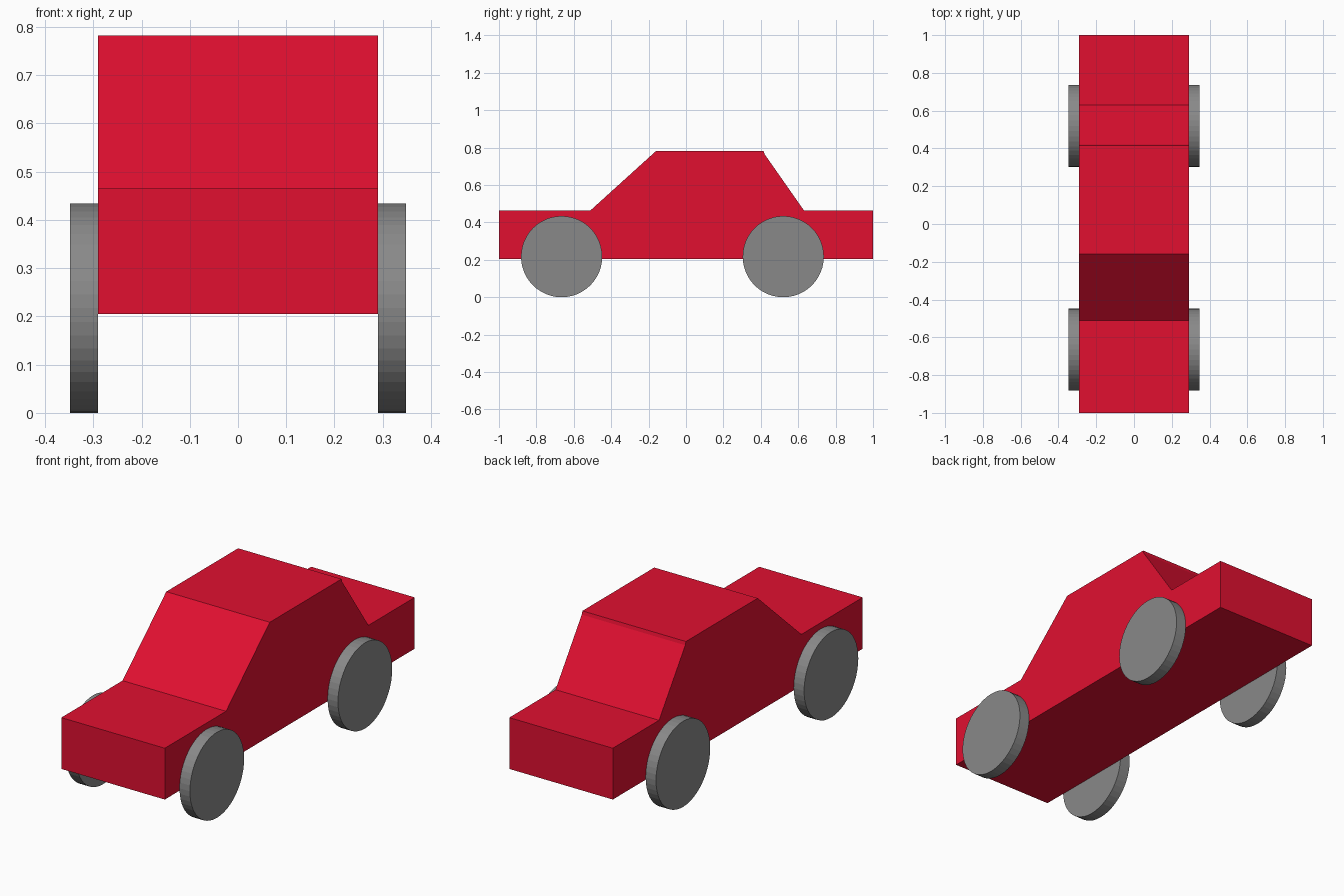
import bpy
import bmesh
import math
from mathutils import Matrix

cube = bpy.data.objects.get("Cube")
if cube:
    bpy.data.objects.remove(cube, do_unlink=True)


def make_material(name, color):
    mat = bpy.data.materials.new(name)
    mat.use_nodes = True
    mat.diffuse_color = color
    mat.node_tree.nodes["Principled BSDF"].inputs["Base Color"].default_value = color
    return mat


def make_object(name, bm, mat):
    bmesh.ops.recalc_face_normals(bm, faces=bm.faces)
    mesh = bpy.data.meshes.new(name)
    bm.to_mesh(mesh)
    bm.free()
    mesh.materials.append(mat)
    obj = bpy.data.objects.new(name, mesh)
    bpy.context.collection.objects.link(obj)
    return obj


red = make_material("red paint", (0.75, 0.005, 0.03, 1))
grey = make_material("wheel grey", (0.25, 0.25, 0.25, 1))

HALF_WIDTH = 0.29
WHEEL_RADIUS = 0.217
WHEEL_WIDTH = 0.058

# Body: side profile (y, z) from the nose over the roof to the tail, extruded across
profile = [(-1, 0.205), (-1, 0.465), (-0.51, 0.465), (-0.16, 0.782),
           (0.415, 0.782), (0.42, 0.765), (0.63, 0.465), (1, 0.465), (1, 0.205)]
bm = bmesh.new()
side = bm.faces.new([bm.verts.new((-HALF_WIDTH, y, z)) for y, z in profile])
sweep = bmesh.ops.extrude_face_region(bm, geom=[side], use_keep_orig=True)
bmesh.ops.translate(bm, vec=(2 * HALF_WIDTH, 0, 0),
                    verts=[v for v in sweep["geom"] if isinstance(v, bmesh.types.BMVert)])
make_object("car_body", bm, red)

# Wheels: flat discs set against the sides of the body
for end, y in (("front", -0.665), ("rear", 0.52)):
    for label, sign in (("left", 1), ("right", -1)):
        bm = bmesh.new()
        bmesh.ops.create_cone(bm, cap_ends=True, segments=48, radius1=WHEEL_RADIUS,
                              radius2=WHEEL_RADIUS, depth=WHEEL_WIDTH,
                              matrix=Matrix.Rotation(math.pi / 2, 4, "Y"))
        wheel = make_object(f"{end}_{label}_wheel", bm, grey)
        wheel.location = (sign * (HALF_WIDTH + WHEEL_WIDTH / 2), y, WHEEL_RADIUS)
